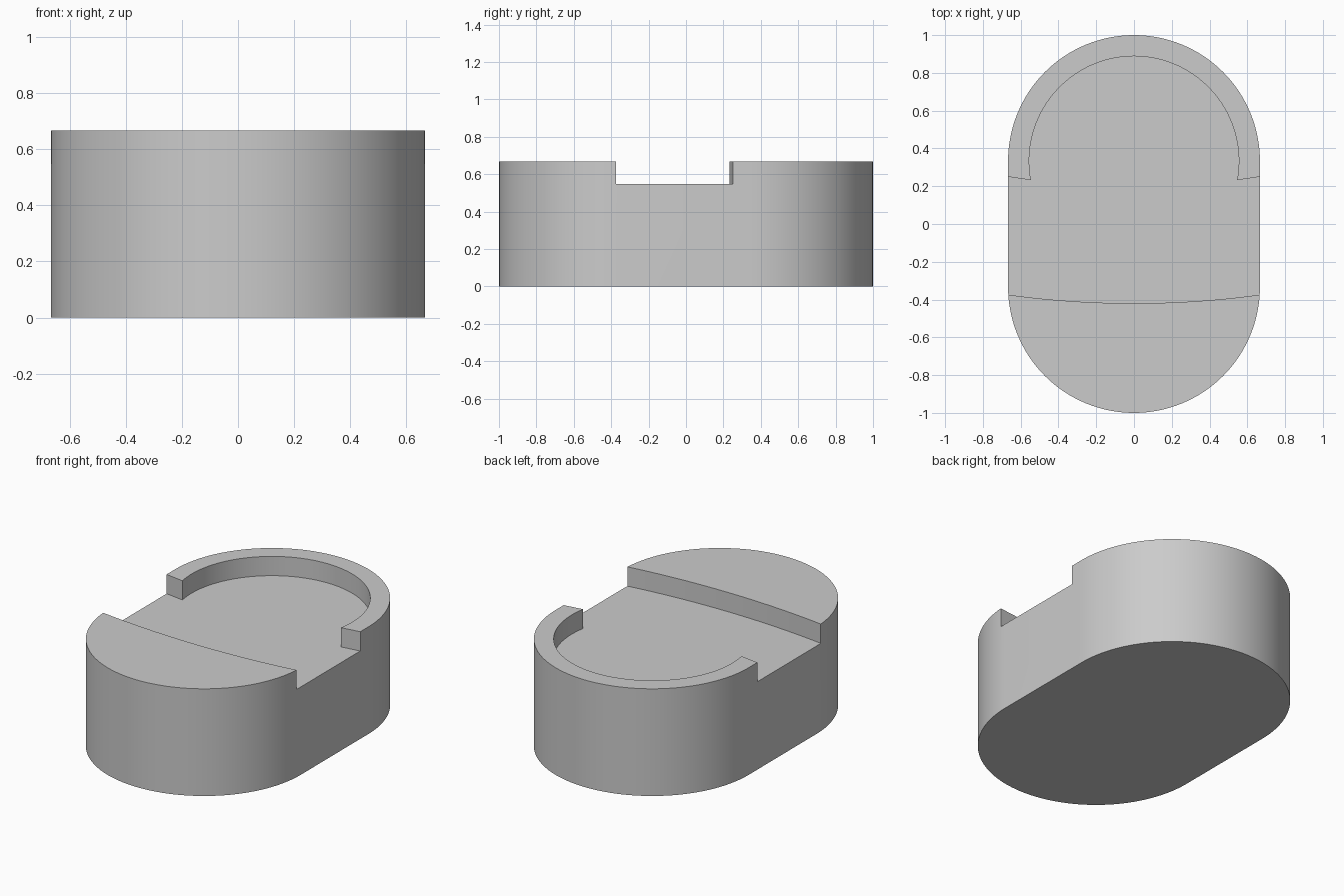
import bpy, bmesh, math

if "Cube" in bpy.data.objects:
    bpy.data.objects.remove(bpy.data.objects["Cube"])

R = 2 / 3          # outer radius of the rounded ends
C = 1 / 3          # distance of the end centres from the middle
TOP, FLOOR = 0.667, 0.547


def arc(cy, r, a0, a1, n):
    """Points on an arc centred on (0, cy), angles in degrees."""
    angles = [math.radians(a0 + (a1 - a0) * i / n) for i in range(n + 1)]
    return [(r * math.cos(a), cy + r * math.sin(a)) for a in angles]


def prism(name, outline, z0, z1):
    """Extrude a closed counter-clockwise outline from z0 to z1."""
    bm = bmesh.new()
    face = bm.faces.new([bm.verts.new((x, y, z0)) for x, y in outline])
    side = bmesh.ops.extrude_face_region(bm, geom=[face], use_keep_orig=True)
    verts = [v for v in side["geom"] if isinstance(v, bmesh.types.BMVert)]
    bmesh.ops.translate(bm, verts=verts, vec=(0, 0, z1 - z0))
    bmesh.ops.recalc_face_normals(bm, faces=bm.faces)
    mesh = bpy.data.meshes.new(name)
    bm.to_mesh(mesh)
    bm.free()
    obj = bpy.data.objects.new(name, mesh)
    bpy.context.collection.objects.link(obj)
    return obj


grey = bpy.data.materials.new("plain grey")
grey.diffuse_color = (0.6, 0.6, 0.6, 1)
grey.use_nodes = True
grey.node_tree.nodes["Principled BSDF"].inputs["Base Color"].default_value = grey.diffuse_color

# Block with two round ends
body = prism("body", arc(C, R, 0, 180, 64) + arc(-C, R, 180, 360, 64), 0, TOP)
body.data.materials.append(grey)

# Recess: round pocket inside the rear rim, open channel, bowed front wall
pocket = arc(C, 0.555, -10.5, 190.5, 64)
front = [(x, -0.42 + x * x / 9.8) for x in (-0.8 + 0.1 * i for i in range(17))]
recess = prism("recess_cutter", [(0.8, 0.27)] + pocket + [(-0.8, 0.27)] + front,
               FLOOR, 0.9)
recess.data.materials.append(grey)
recess.hide_render = True

cut = body.modifiers.new("recess", 'BOOLEAN')
cut.operation = 'DIFFERENCE'
cut.solver = 'EXACT'
cut.object = recess

# Bake the cut, then smooth the curved walls
bpy.context.view_layer.objects.active = body
body.select_set(True)
bpy.ops.object.modifier_apply(modifier=cut.name)
bpy.data.objects.remove(recess)
bpy.ops.object.shade_smooth_by_angle(angle=math.radians(30))
